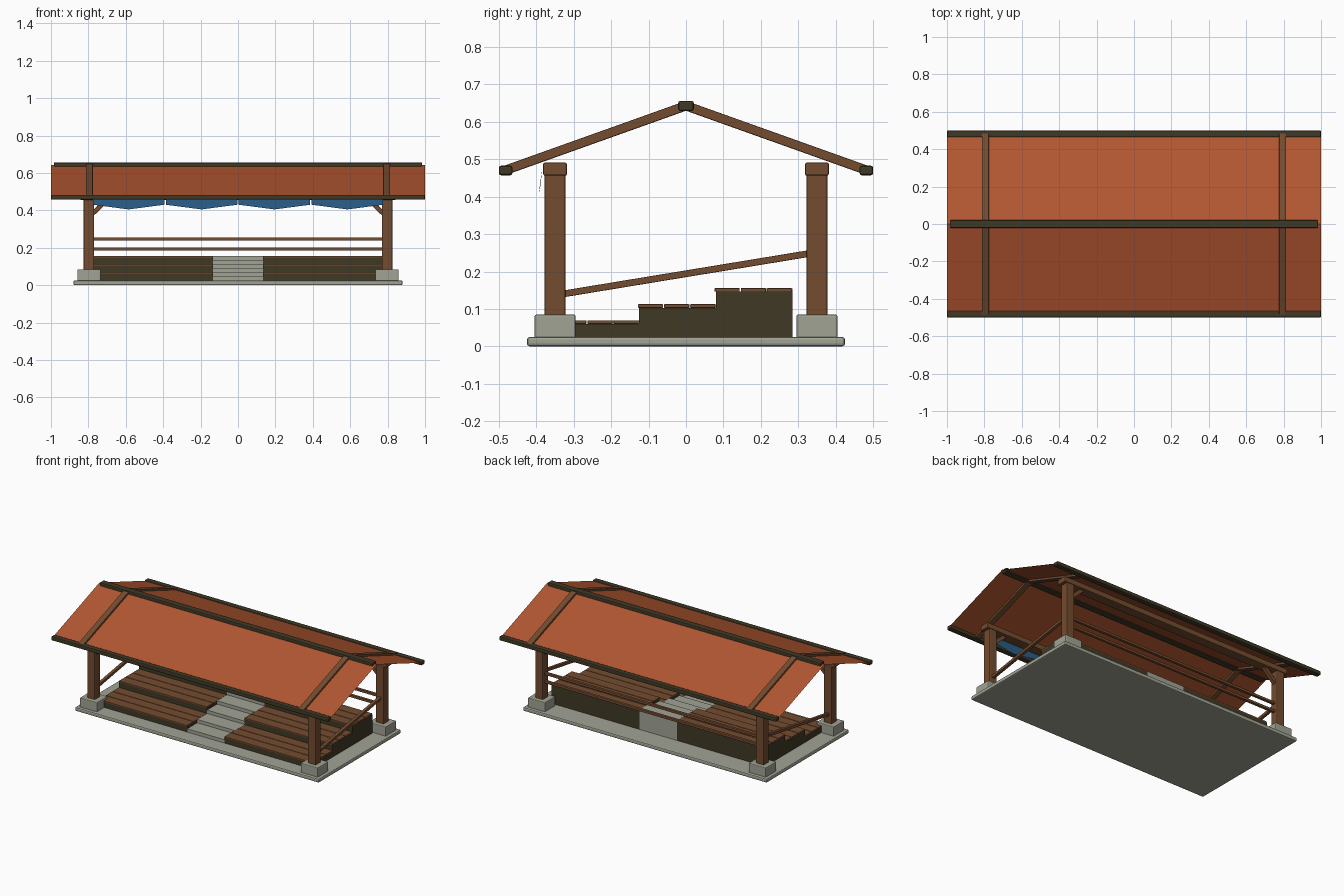
import bpy
import math
from mathutils import Vector, Matrix

if "Cube" in bpy.data.objects:
    bpy.data.objects.remove(bpy.data.objects["Cube"])


def material(name, rgb):
    m = bpy.data.materials.new(name)
    m.diffuse_color = (*rgb, 1)
    m.use_nodes = True
    m.node_tree.nodes["Principled BSDF"].inputs["Base Color"].default_value = m.diffuse_color
    return m


WOOD = material("brown wood", (0.175, 0.072, 0.029))
DARK = material("dark wood", (0.050, 0.040, 0.018))
STONE = material("grey concrete", (0.36, 0.37, 0.30))
ROOF = material("orange roof", (0.45, 0.095, 0.031))
CLOTH = material("blue cloth", (0.022, 0.107, 0.233))


def mesh_object(name, verts, faces, mat, bevel=0, segments=2):
    me = bpy.data.meshes.new(name)
    me.from_pydata(verts, [], faces)
    me.materials.append(mat)
    ob = bpy.data.objects.new(name, me)
    bpy.context.collection.objects.link(ob)
    if bevel:
        mod = ob.modifiers.new("soft edges", 'BEVEL')
        mod.width = bevel
        mod.segments = segments
    return ob


BOX_FACES = [(0, 1, 3, 2), (4, 6, 7, 5), (0, 4, 5, 1),
             (2, 3, 7, 6), (0, 2, 6, 4), (1, 5, 7, 3)]


def box(name, x, y, z, mat, bevel=0):
    """Box from (min, max) ranges on each axis."""
    verts = [(a, b, c) for a in x for b in y for c in z]
    return mesh_object(name, verts, BOX_FACES, mat, bevel)


def beam(name, p0, p1, width, height, mat, bevel=0):
    """Rectangular bar between two points."""
    p0, p1 = Vector(p0), Vector(p1)
    d = (p1 - p0).normalized()
    side = d.cross(Vector((0, 0, 1))).normalized()
    up = side.cross(d)
    verts = [p + side * (s * width / 2) + up * (t * height / 2)
             for p in (p0, p1) for s in (1, -1) for t in (-1, 1)]
    return mesh_object(name, verts, BOX_FACES, mat, bevel)


# Ground slab
box("base_slab", (-0.88, 0.88), (-0.425, 0.425), (0, 0.025), STONE, 0.007)

# Corner posts on footings, with knee braces
PX, PY = 0.797, 0.35
for sy, row in ((-1, "front"), (1, "back")):
    for sx, hand in ((-1, "left"), (1, "right")):
        x, y = sx * PX, sy * PY
        tag = f"{row}_{hand}"
        box("footing_" + tag, (x - 0.062, x + 0.062), (y - 0.055, y + 0.055),
            (0.02, 0.085), STONE, 0.005)
        box("post_" + tag, (x - 0.028, x + 0.028), (y - 0.028, y + 0.028),
            (0.08, 0.47), WOOD, 0.005)
        beam("knee_brace_" + tag, (x - sx * 0.015, y, 0.378),
             (x - sx * 0.11, y, 0.468), 0.024, 0.024, WOOD, 0.002)
    # Long plate across the post tops
    box("plate_beam_" + row, (-0.845, 0.845),
        (sy * PY - 0.032, sy * PY + 0.032), (0.456, 0.491), WOOD, 0.005)

# Roof: ridge, eave beams, thin panels and rafters
EAVE_Y, EAVE_Z, RIDGE_Z = 0.482, 0.471, 0.643
box("ridge_beam", (-0.985, 0.985), (-0.021, 0.021), (0.629, 0.656), DARK, 0.006)
for sy, row in ((-1, "front"), (1, "back")):
    box("eave_beam_" + row, (-1, 1), (sy * EAVE_Y - 0.018, sy * EAVE_Y + 0.018),
        (0.457, 0.483), DARK, 0.006)
    mesh_object("roof_panel_" + row,
                [(-1, 0, RIDGE_Z), (1, 0, RIDGE_Z),
                 (1, sy * EAVE_Y, EAVE_Z), (-1, sy * EAVE_Y, EAVE_Z)],
                [(0, 3, 2, 1) if sy < 0 else (0, 1, 2, 3)][::1], ROOF)
    for sx, hand in ((-1, "left"), (1, "right")):
        beam(f"rafter_{row}_{hand}", (sx * 0.795, 0, RIDGE_Z),
             (sx * 0.795, sy * EAVE_Y, EAVE_Z), 0.038, 0.025, WOOD, 0.003)

# Stepped seating, one bank each side of the stair
TIER_Y = (-0.33, -0.125, 0.08, 0.285)
TIER_Z = (0.06, 0.103, 0.146)
STAIR_X = 0.135
for sx, hand in ((-1, "left"), (1, "right")):
    xs = sorted((sx * STAIR_X, sx * 0.77))
    for i, top in enumerate(TIER_Z):
        y0, y1 = TIER_Y[i], TIER_Y[i + 1]
        box(f"tier_{i + 1}_{hand}", xs, (y0, y1), (0.022, top), DARK)
        # Three seat planks per tier
        w = (y1 - y0 + 0.005) / 3
        for k in range(3):
            a = y0 - 0.005 + k * w
            box(f"plank_{i + 1}_{k + 1}_{hand}", xs, (a + 0.0015, a + w - 0.0015),
                (top, top + 0.0095), WOOD, 0.0015)

# Central concrete stair
N = 6
run = (TIER_Y[3] - TIER_Y[0]) / N
for i in range(N):
    box(f"stair_step_{i + 1}", (-STAIR_X, STAIR_X),
        (TIER_Y[0] + i * run, TIER_Y[0] + (i + 1) * run),
        (0.022, 0.025 + (i + 1) * 0.0217), STONE)

# Rails: two across the back, one sloping on each side
for z, level in ((0.193, "lower"), (0.247, "upper")):
    beam("back_rail_" + level, (-PX, PY, z), (PX, PY, z), 0.018, 0.016, WOOD, 0.002)
for sx, hand in ((-1, "left"), (1, "right")):
    beam("side_rail_" + hand, (sx * PX, -0.335, 0.139), (sx * PX, 0.335, 0.249),
         0.02, 0.018, WOOD, 0.002)

# Blue cloth swags hanging along the front beam
WIDTH = 0.39
for i in range(4):
    x0 = -2 * WIDTH + i * WIDTH + 0.004
    x1 = x0 + WIDTH - 0.008
    xm = (x0 + x1) / 2
    mesh_object(f"cloth_swag_{i + 1}",
                [(x0, -0.384, 0.478), (x0, -0.389, 0.430), (xm, -0.394, 0.405),
                 (x1, -0.389, 0.430), (x1, -0.384, 0.478), (xm, -0.384, 0.478)],
                [(0, 1, 2, 5), (5, 2, 3, 4)], CLOTH)
